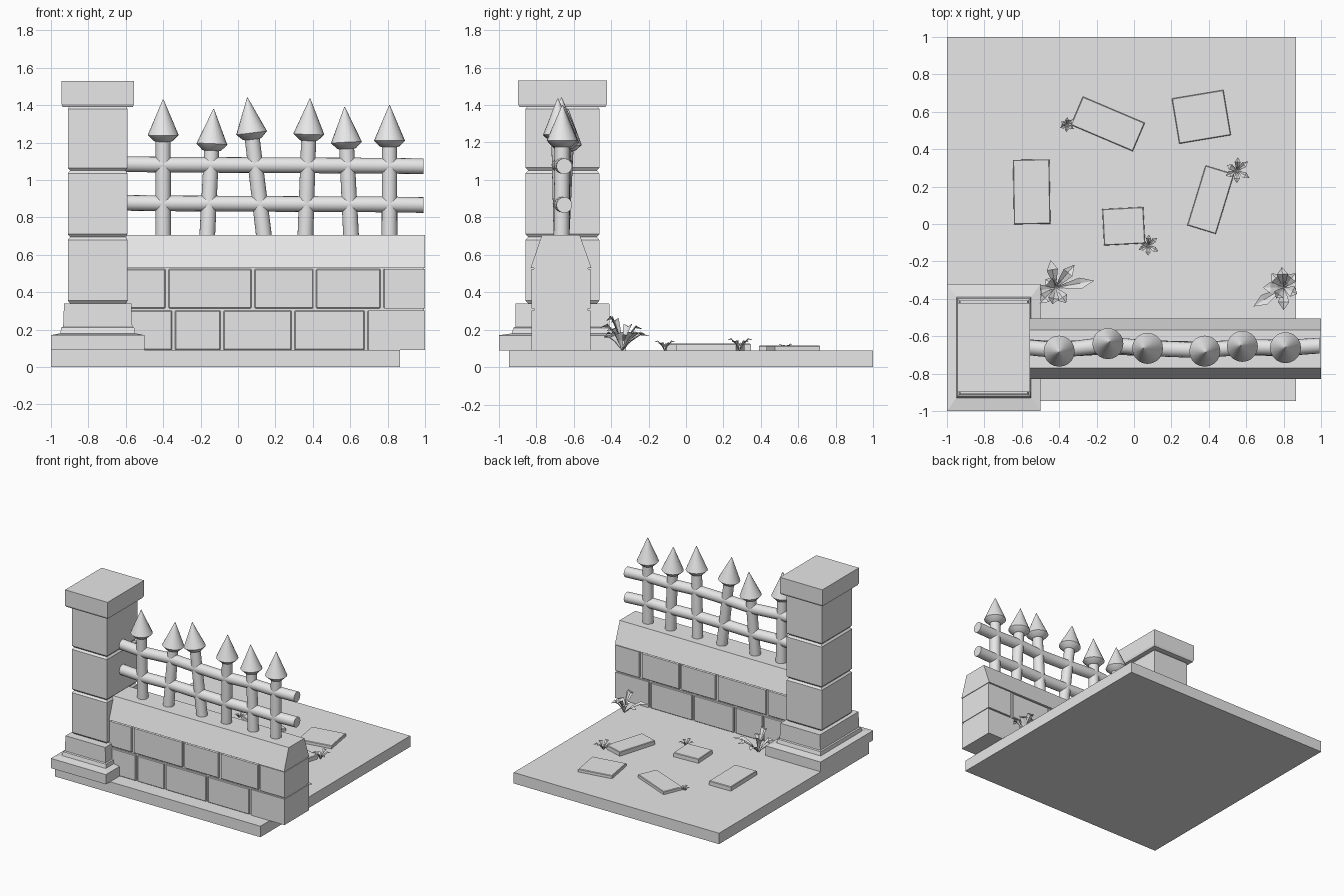
import bpy, bmesh, math
from mathutils import Vector, Matrix

cube = bpy.data.objects.get("Cube")
if cube:
    bpy.data.objects.remove(cube, do_unlink=True)

stone = bpy.data.materials.new("pale_grey_stone")
stone.use_nodes = True
GREY = (0.8, 0.8, 0.8, 1)
stone.diffuse_color = GREY
stone.node_tree.nodes["Principled BSDF"].inputs["Base Color"].default_value = GREY


def finish(name, bm, smooth=False, closed=True):
    if closed:
        bmesh.ops.recalc_face_normals(bm, faces=bm.faces[:])
    mesh = bpy.data.meshes.new(name)
    bm.to_mesh(mesh)
    bm.free()
    obj = bpy.data.objects.new(name, mesh)
    bpy.context.collection.objects.link(obj)
    mesh.materials.append(stone)
    if smooth:
        bpy.ops.object.select_all(action='DESELECT')
        obj.select_set(True)
        bpy.context.view_layer.objects.active = obj
        bpy.ops.object.shade_smooth_by_angle(angle=math.radians(40))
    return obj


def loft(bm, rings):
    """Skin a closed solid through rings that have equal point counts."""
    loops = [[bm.verts.new(p) for p in ring] for ring in rings]
    n = len(loops[0])
    for a, b in zip(loops, loops[1:]):
        for i in range(n):
            j = (i + 1) % n
            bm.faces.new((a[i], a[j], b[j], b[i]))
    bm.faces.new(loops[0][::-1])
    bm.faces.new(loops[-1])


def rect(cx, cy, hx, hy, z):
    return [(cx + sx * hx, cy + sy * hy, z) for sx, sy in ((-1, -1), (1, -1), (1, 1), (-1, 1))]


def box(bm, x0, x1, y0, y1, z0, z1):
    cx, cy, hx, hy = (x0 + x1) / 2, (y0 + y1) / 2, (x1 - x0) / 2, (y1 - y0) / 2
    loft(bm, [rect(cx, cy, hx, hy, z0), rect(cx, cy, hx, hy, z1)])


def stack(name, cx, cy, levels):
    bm = bmesh.new()
    loft(bm, [rect(cx, cy, hx, hy, z) for z, hx, hy in levels])
    return finish(name, bm)


def circle(center, axis, radius, sides):
    turn = Vector((0, 0, 1)).rotation_difference(Vector(axis)).to_matrix()
    return [Vector(center) + turn @ Vector((radius * math.cos(t), radius * math.sin(t), 0))
            for t in (2 * math.pi * i / sides for i in range(sides))]


# Ground slab
bm = bmesh.new()
box(bm, -1, 0.865, -0.945, 1, 0, 0.09)
finish("ground_slab", bm)

# Pillar: stepped foot, three shaft blocks and a cap
PX, PY = -0.75, -0.66
stack("pillar_foot", PX, PY, [
    (0.09, 0.25, 0.34), (0.17, 0.25, 0.34), (0.18, 0.2, 0.27),
    (0.21, 0.195, 0.262), (0.215, 0.185, 0.252), (0.34, 0.18, 0.25)])
for i, (low, high) in enumerate(((0.34, 0.695), (0.695, 1.05), (1.05, 1.395))):
    stack(f"pillar_block_{i + 1}", PX, PY, [
        (low, 0.148, 0.183), (low + 0.015, 0.16, 0.197),
        (high - 0.015, 0.16, 0.197), (high, 0.148, 0.183)])
stack("pillar_cap", PX, PY, [
    (1.39, 0.188, 0.23), (1.405, 0.193, 0.237), (1.53, 0.193, 0.237)])

# Wall: recessed core, brick courses, sloped coping
bm = bmesh.new()
box(bm, -0.62, 0.995, -0.812, -0.523, 0.09, 0.54)
finish("wall_core", bm)

courses = ((0.09, 0.302, (-0.62, -0.345, -0.085, 0.295, 0.685, 1)),
           (0.314, 0.524, (-0.62, -0.38, 0.08, 0.41, 0.77, 1)))
bm = bmesh.new()
for low, high, joints in courses:
    for x0, x1 in zip(joints, joints[1:]):
        right = x1 if x1 == 1 else x1 - 0.008
        box(bm, x0 + 0.008, right, -0.825, -0.51, low, high)
bmesh.ops.bevel(bm, geom=[e for e in bm.edges if all(abs(v.co.x - 1) > 0.001 for v in e.verts)],
                offset=0.005, segments=1, affect='EDGES')
finish("wall_bricks", bm)

coping = [(-0.83, 0.53), (-0.505, 0.53), (-0.567, 0.705), (-0.77, 0.705)]
bm = bmesh.new()
loft(bm, [[(x, y, z) for y, z in coping] for x in (-0.6, 1)])
finish("wall_coping", bm)

# Pickets: (base x, tip x, tip y, tip height), leaning with spear heads
pickets = [(-0.40, -0.40, -0.685, 1.43), (-0.165, -0.13, -0.63, 1.38),
           (0.14, 0.05, -0.665, 1.44), (0.36, 0.385, -0.685, 1.435),
           (0.605, 0.57, -0.65, 1.39), (0.81, 0.81, -0.66, 1.40)]
crossings = []
for i, (bx, tx, ty, top) in enumerate(pickets):
    foot, tip = Vector((bx, -0.665, 0.69)), Vector((tx, ty, top))
    axis = (tip - foot).normalized()
    length = (tip - foot).length
    bm = bmesh.new()
    loft(bm, [circle(foot + axis * d, axis, r, 20) for d, r in (
        (0, 0.042), (length - 0.225, 0.04), (length - 0.222, 0.05),
        (length - 0.19, 0.083), (length, 0.002))])
    finish(f"picket_{i + 1}", bm, smooth=True)
    crossings.append((foot, tip))

# Rails weave gently through the pickets
for name, height in (("upper_rail", 1.08), ("lower_rail", 0.873)):
    path = [Vector((-0.62, -0.655, height + 0.005))]
    for foot, tip in crossings:
        p = foot.lerp(tip, (height - foot.z) / (tip.z - foot.z))
        path.append(Vector((p.x, p.y, height - 0.005 * p.x)))
    path.append(Vector((0.992, -0.65, height - 0.007)))
    bm = bmesh.new()
    loft(bm, [circle(p, (1, 0, 0), 0.042, 16) for p in path])
    finish(name, bm, smooth=True)

# Paving stones: (x, y, width, depth, turn, height)
paving = [(-0.14, 0.535, 0.36, 0.165, -23, 0.115), (0.36, 0.573, 0.28, 0.245, 9.5, 0.115),
          (-0.547, 0.172, 0.195, 0.345, 1, 0.125), (-0.055, -0.012, 0.22, 0.195, 3, 0.125),
          (0.41, 0.13, 0.16, 0.335, -17, 0.125)]
for i, (x, y, w, d, turn, top) in enumerate(paving):
    slab = stack(f"paving_stone_{i + 1}", 0, 0, [
        (0.08, w / 2, d / 2), (top - 0.004, w / 2, d / 2), (top, w / 2 - 0.004, d / 2 - 0.004)])
    slab.matrix_world = Matrix.Translation((x, y, 0)) @ Matrix.Rotation(math.radians(turn), 4, 'Z')


# Plants: folded leaves given as (angle, reach, rise)
def plant(name, x, y, leaves, scale=1.0):
    bm = bmesh.new()
    for angle, reach, rise in leaves:
        a = math.radians(angle)
        out, side = Vector((math.cos(a), math.sin(a), 0)), Vector((-math.sin(a), math.cos(a), 0))
        root = Vector((x, y, 0.085))

        def at(t, h, s=0.0):
            p = out * reach * t + side * s + Vector((0, 0, rise * h))
            return bm.verts.new(root + p * scale)

        spine = [at(0, 0), at(0.3, 0.55), at(0.65, 0.95), at(1, 0.9)]
        for s in (-1, 1):
            edge = [at(0.3, 0.65, 0.016 * s), at(0.65, 1.05, 0.03 * s)]
            faces = [(spine[0], spine[1], edge[0]),
                     (spine[1], spine[2], edge[1], edge[0]),
                     (spine[2], spine[3], edge[1])]
            for f in faces:
                bm.faces.new(f if s < 0 else f[::-1])
    finish(name, bm, closed=False)


plant("left_bush", 0.8, -0.34, [(212, 0.19, 0.08), (180, 0.11, 0.06), (130, 0.1, 0.1),
      (95, 0.11, 0.13), (50, 0.1, 0.1), (-25, 0.08, 0.1), (270, 0.12, 0.14), (235, 0.07, 0.17)])
plant("right_bush", -0.42, -0.34, [(10, 0.21, 0.09), (50, 0.16, 0.1), (100, 0.15, 0.09),
      (190, 0.12, 0.07), (225, 0.12, 0.1), (260, 0.09, 0.18), (305, 0.1, 0.12), (140, 0.07, 0.14)])
tuft = [(40, 0.14, 0.1), (85, 0.13, 0.12), (150, 0.11, 0.08),
        (205, 0.12, 0.1), (270, 0.12, 0.12), (330, 0.14, 0.1)]
for name, x, y, size in (("left_tuft", 0.55, 0.285, 0.55), ("middle_tuft", 0.075, -0.115, 0.45),
                         ("right_tuft", -0.36, 0.53, 0.32)):
    plant(name, x, y, tuft, size)
